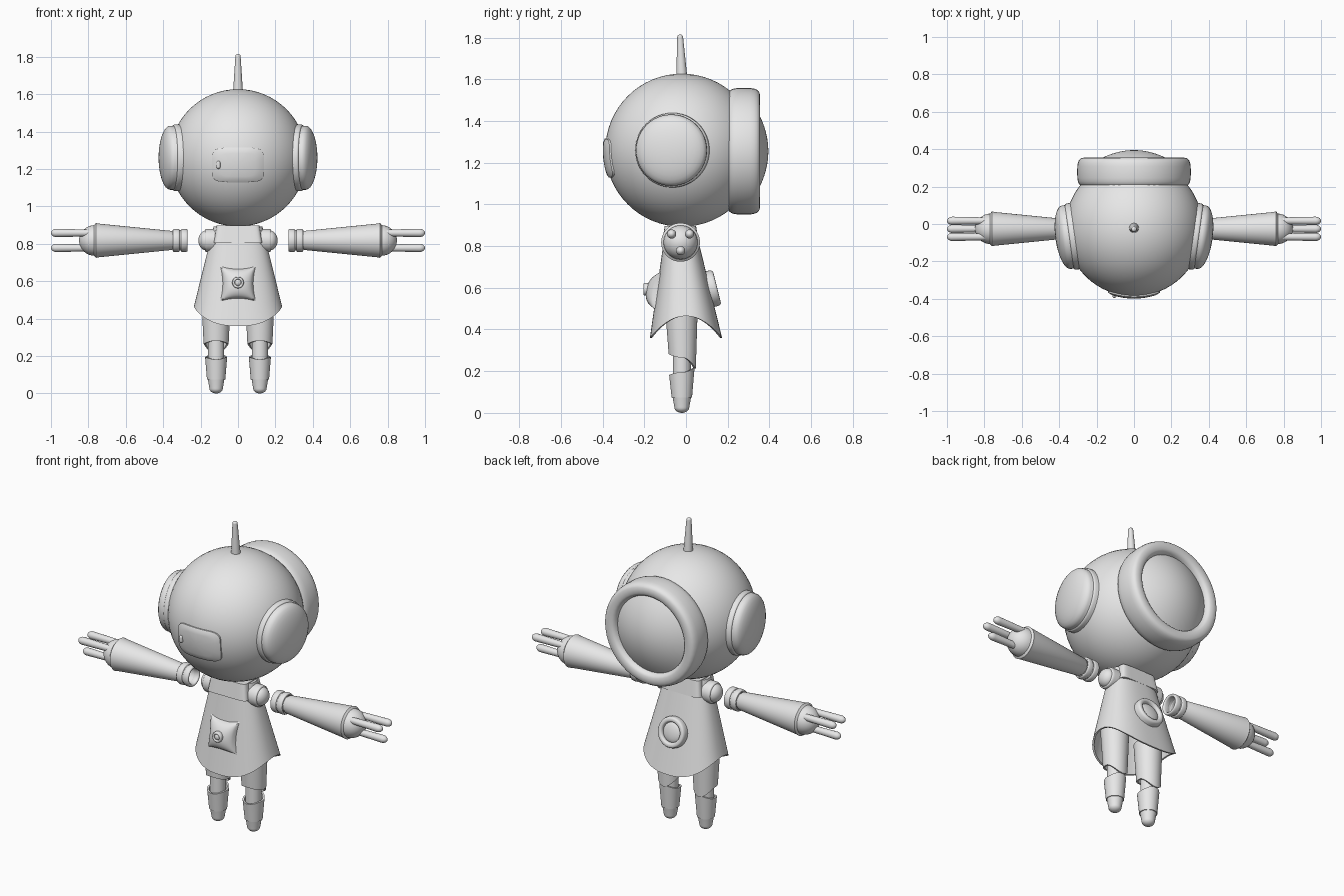
import bpy, bmesh, math
from mathutils import Vector

cube = bpy.data.objects.get("Cube")
if cube:
    bpy.data.objects.remove(cube, do_unlink=True)

COLOUR = (0.8, 0.8, 0.8, 1)
grey = bpy.data.materials.new("plain_grey")
grey.use_nodes = True
grey.diffuse_color = COLOUR
grey.node_tree.nodes["Principled BSDF"].inputs["Base Color"].default_value = COLOUR

parts = []
UP = Vector((0, 0, 1))
FRONT = Vector((0, -1, 0))
BACK = -FRONT


def skin(name, rings, closed=True):
    """Bridge rows of points into a smooth surface."""
    bm = bmesh.new()
    rows = [[bm.verts.new(point) for point in ring] for ring in rings]
    for lower, upper in zip(rows, rows[1:]):
        count = len(lower)
        for i in range(count if closed else count - 1):
            j = (i + 1) % count
            bm.faces.new((lower[i], lower[j], upper[j], upper[i]))
    bmesh.ops.remove_doubles(bm, verts=bm.verts, dist=0.0001)
    bmesh.ops.recalc_face_normals(bm, faces=bm.faces)
    mesh = bpy.data.meshes.new(name)
    bm.to_mesh(mesh)
    bm.free()
    mesh.materials.append(grey)
    obj = bpy.data.objects.new(name, mesh)
    bpy.context.collection.objects.link(obj)
    parts.append(obj)


def turns(count):
    return [math.tau * i / count for i in range(count)]


def oval(angle, power):
    """Point on a unit superellipse."""
    c, s = math.cos(angle), math.sin(angle)
    return (math.copysign(abs(c) ** (2 / power), c), math.copysign(abs(s) ** (2 / power), s))


def lathe(name, profile, origin, axis, count=48):
    """Turn (radius, distance) points around an axis."""
    spin = axis.to_track_quat('Z', 'Y')
    skin(name, [[origin + spin @ Vector((r * math.cos(a), r * math.sin(a), h)) for a in turns(count)]
                for r, h in profile])


def dome(radius, start, height, steps=8):
    """Quarter-ellipse profile that ends on the axis."""
    quarter = [math.pi / 2 * i / steps for i in range(steps + 1)]
    return [(radius * math.cos(a), start + height * math.sin(a)) for a in quarter]


def band(name, inner, outer, start, end, origin, axis, power=3):
    """Rounded hoop between two radii and two distances."""
    loop = [oval(a, power) for a in turns(24)]
    loop.append(loop[0])
    lathe(name, [((inner + outer + (outer - inner) * u) / 2, (start + end + (end - start) * v) / 2)
                 for u, v in loop], origin, axis)


def section(y, half_x, half_y, front, side=None, back=None):
    """Cross-section whose height may differ at the front, sides and back."""
    return Vector((y, half_x, half_y, front, side or front, back or front))


def shrink(ring, amount):
    """Copy of a section with a smaller outline; None closes it to a point."""
    copy = ring.copy()
    for k in (1, 2):
        copy[k] = 0 if amount is None else ring[k] - amount
    return copy


def loft(name, x, sections, power=2):
    rings = []
    for y, half_x, half_y, front, side, back in sections:
        ring = []
        for u, v in (oval(a, power) for a in turns(64)):
            end = front if v < 0 else back
            ring.append((x + half_x * u, y + half_y * v, end + (side - end) * (1 - v * v)))
        rings.append(ring)
    skin(name, rings)


def shell(name, x, top, bottom, power=2, wall=0.01, steps=6):
    """Hollow tapering garment: outer wall, rim, inner wall, closed at the top."""
    outer = [top.lerp(bottom, i / steps) for i in range(steps + 1)]
    inner = [shrink(ring, wall) for ring in reversed(outer[1:])]
    loft(name, x, [shrink(top, None)] + outer + inner + [shrink(inner[-1], None)], power)


# Head with its antenna
HEAD = Vector((0, -0.02, 1.26))
R = 0.367
ball = dome(R, 0, R, 16)
lathe("head", [(r, -h) for r, h in reversed(ball)] + ball, HEAD, UP, 64)
lathe("antenna", [(0.027, 0)] + dome(0.014, 0.2, 0.012), HEAD + UP * 0.343, UP + FRONT * 0.04, 24)

# Rear porthole: rounded collar around domed glass
porthole = Vector((0, 0, 1.255))
band("rear_porthole_ring", 0.22, 0.304, 0.2, 0.355, porthole, BACK)
GLASS = 0.23
lathe("rear_porthole_glass", [(GLASS * k / 10, 0.395 - 0.075 * (k / 10) ** 2) for k in range(11)],
      porthole, BACK)


# Face hatch following the head surface
def hatch_ring(scale, radius):
    ring = []
    for u, v in (oval(a, 5) for a in turns(64)):
        offset = Vector((0.14 * u * scale, 0, 0.093 * v * scale - 0.038))
        ring.append(HEAD + offset + FRONT * math.sqrt(radius ** 2 - offset.length_squared))
    return ring


face = R + 0.012
skin("face_hatch", [hatch_ring(1, R - 0.01), hatch_ring(1, face - 0.005)]
     + [hatch_ring(k / 6, face) for k in reversed(range(6))])
knob = dome(0.011, 0.01, 0.011)
lathe("hatch_handle", [(r, -h) for r, h in reversed(knob)] + knob, Vector((-0.105, -0.384, 1.222)), UP, 16)

# Torso shell: the hem rises at the sides and drops at front and back
neck = section(-0.027, 0.13, 0.07, 0.893)
hem = section(0, 0.236, 0.173, 0.36, 0.465, 0.36)
shell("torso", 0, neck, hem, 2.5)
plate_base = section(-0.026, 0.13, 0.091, 0.805)
plate_top = section(-0.027, 0.115, 0.075, 0.897)
loft("neck_plate", 0, [shrink(plate_base, 0.02), plate_base, plate_top, shrink(plate_top, None)], 8)

# Chest cushion: a square pillow with pinched edges, and its button
STEPS = 24
grid = [2 * i / STEPS - 1 for i in range(STEPS + 1)]
rows = []
for v in grid:
    row = []
    for u in grid:
        flat_u, flat_v = 1 - u * u, 1 - v * v
        x = 0.095 * u * (1 - flat_v / 7)
        z = 0.093 * v * (1 - flat_u / 7)
        puff = 0.055 * math.sqrt(flat_u * flat_v)
        row.append((x, 0.15 * z + x * x / 4 - 0.137 - puff, 0.587 + z))
    rows.append(row)
skin("chest_cushion", rows, closed=False)
button = Vector((0, -0.173, 0.593))
band("chest_button_rim", 0.016, 0.031, 0, 0.031, button, FRONT)
lathe("chest_button", dome(0.018, 0.02, 0.012), button, FRONT, 24)

# Round vent, lying on the sloping back
vent, tilt = Vector((0, 0.113, 0.593)), BACK + UP / 4
band("back_vent_ring", 0.055, 0.088, -0.03, 0.037, vent, tilt)
lathe("back_vent_centre", dome(0.06, 0.012, 0.02), vent, tilt)

for side, label in ((1, "left_"), (-1, "right_")):
    out = Vector((side, 0, 0))

    # Ear caps, aimed slightly forward from the head centre
    ear = out + FRONT * 0.14
    band(label + "ear_rim", 0.14, 0.179, 0.28, 0.35, HEAD, ear, 5)
    lathe(label + "ear_cap", [(0.171, 0.33)] + dome(0.171, 0.366, 0.058), HEAD, ear)

    # Shoulder joint on the torso
    shoulder = Vector((0, -0.026, 0.818))
    band(label + "shoulder_ring", 0.03, 0.062, 0.1, 0.178, shoulder, out, 5)
    lathe(label + "shoulder_dome", dome(0.053, 0.17, 0.042), shoulder, out)

    # Arm: hollow ribbed cuff, flared sleeve, rounded hand
    for rib, start in (("outer", 0.312), ("inner", 0.27)):
        band(label + rib + "_cuff_rib", 0.044, 0.062, start, start + 0.036, shoulder, out)
    lathe(label + "cuff", [(0, 0.34), (0.046, 0.34), (0.046, 0.28), (0.055, 0.28), (0.055, 0.35)],
          shoulder, out)
    lathe(label + "sleeve", [(0.04, 0.34), (0.051, 0.355), (0.09, 0.745), (0.093, 0.76), (0.078, 0.772)],
          shoulder, out)
    lathe(label + "hand", dome(0.082, 0.765, 0.085), shoulder, out)
    for finger, y, z in (("front", -0.043, 0.04), ("back", 0.043, 0.04), ("lower", 0, -0.04)):
        root = shoulder + Vector((0, y, z))
        lathe(label + finger + "_finger", [(0.018, 0.78)] + dome(0.022, 0.97, 0.03), root, out, 20)

    # Leg: loose trouser, thin shin, boot with a slanted top, rounded foot
    x = side * 0.117
    ankle = Vector((x, -0.02, 0))
    waist = section(-0.022, 0.078, 0.078, 0.5)
    cut = section(-0.018, 0.067, 0.065, 0.282, 0.265, 0.212)
    shell(label + "trouser", x, waist, cut)
    lathe(label + "shin", [(0.043, 0.1), (0.043, 0.4)], ankle, UP, 32)
    sole = section(-0.02, 0.049, 0.049, 0.075)
    cuff = section(-0.02, 0.059, 0.061, 0.182, 0.195, 0.216)
    shell(label + "boot", x, sole, cuff)
    lathe(label + "foot", [(0.045, -0.08)] + dome(0.036, -0.028, 0.028), ankle, -UP, 32)

# Smooth shading with crisp edges
bpy.ops.object.select_all(action='DESELECT')
for obj in parts:
    obj.select_set(True)
bpy.context.view_layer.objects.active = parts[0]
bpy.ops.object.shade_smooth_by_angle(angle=math.radians(38))
